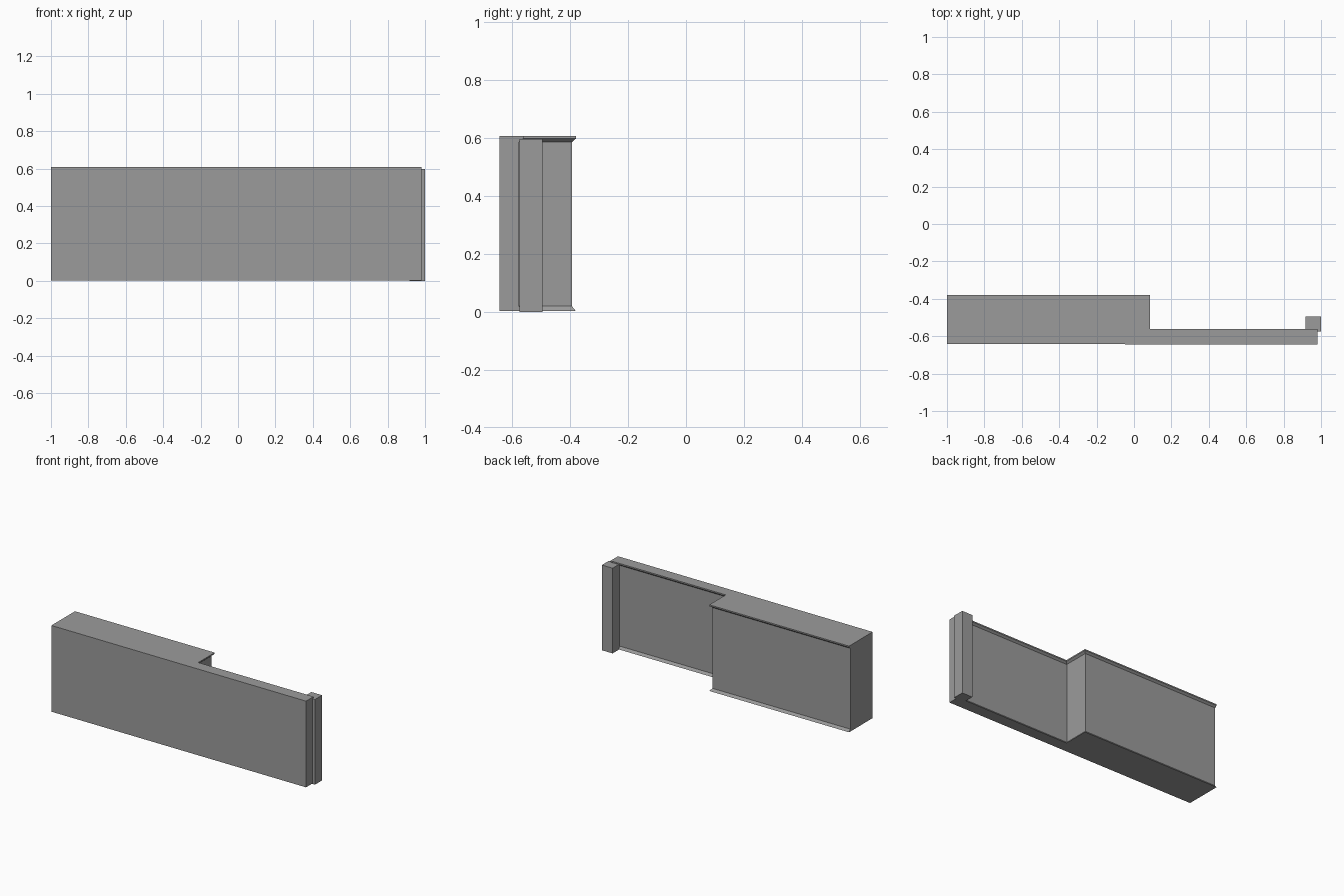
import bpy, bmesh

if "Cube" in bpy.data.objects:
    bpy.data.objects.remove(bpy.data.objects["Cube"])

# L-shaped plan, counter-clockwise from the front left corner
PLAN = [(-1.0, -0.641), (0.98, -0.645), (0.98, -0.562),
        (0.085, -0.562), (0.085, -0.38), (-1.0, -0.38)]
# The back edges of the panels, set slightly inside the plan
D = 0.014
INNER = [None, None, (0.98, -0.562 - D), (0.085 - D, -0.562 - D),
         (0.085 - D, -0.38 - D), (-1.0, -0.38 - D)]
BOTTOM, TOP = 0.003, 0.608

grey = bpy.data.materials.new("dark_grey")
grey.diffuse_color = (0.33, 0.33, 0.33, 1)
grey.use_nodes = True
grey.node_tree.nodes["Principled BSDF"].inputs["Base Color"].default_value = grey.diffuse_color


def finish(name, bm):
    bmesh.ops.remove_doubles(bm, verts=bm.verts, dist=0.0005)
    mesh = bpy.data.meshes.new(name)
    bm.to_mesh(mesh)
    bm.free()
    mesh.materials.append(grey)
    obj = bpy.data.objects.new(name, mesh)
    bpy.context.collection.objects.link(obj)
    return obj


def sheet(bm, points):
    return bm.faces.new([bm.verts.new(p) for p in points])


def band(bm, i, low, z0, high, z1):
    """Sheet between edge i of one outline and edge i of another."""
    j = (i + 1) % len(PLAN)
    sheet(bm, [(*low[i], z0), (*low[j], z0), (*high[j], z1), (*high[i], z1)])


# Outer shell: top, bottom, front and both ends at full height
bm = bmesh.new()
sheet(bm, [(x, y, TOP) for x, y in PLAN])
sheet(bm, [(x, y, BOTTOM) for x, y in reversed(PLAN)])
for i in (0, 1, 5):
    if i == 0:
        band(bm, i, PLAN, BOTTOM, PLAN, TOP)
    else:                    # ends follow the recessed back
        front, back = (1, 2) if i == 1 else (0, 5)
        (fx, fy), (bx, by), (ix, iy) = PLAN[front], PLAN[back], INNER[back]
        pts = [(fx, fy, BOTTOM), (bx, by, BOTTOM), (ix, iy, 0.02),
               (ix, iy, 0.587), (bx, by, 0.599), (bx, by, TOP), (fx, fy, TOP)]
        sheet(bm, pts if i == 1 else pts[::-1])
for i in (2, 3, 4):          # narrow lip under the top at the back
    band(bm, i, PLAN, 0.599, PLAN, TOP)
finish("wall_shell", bm)

# Recessed back panels with sloped edges above and below
bm = bmesh.new()
for i in range(2, 5):
    j = i + 1
    for (low, z0), (high, z1) in (((PLAN, BOTTOM), (INNER, 0.02)),
                                  ((INNER, 0.02), (INNER, 0.587)),
                                  ((INNER, 0.587), (PLAN, 0.599))):
        band(bm, i, low, z0, high, z1)
finish("back_panels", bm)

# Upright post behind the right end
bm = bmesh.new()
bmesh.ops.create_cube(bm, size=1)
bmesh.ops.scale(bm, vec=(0.083, 0.079, 0.598), verts=bm.verts)
bmesh.ops.translate(bm, vec=(0.9585, -0.535, 0.299), verts=bm.verts)
finish("end_post", bm)
